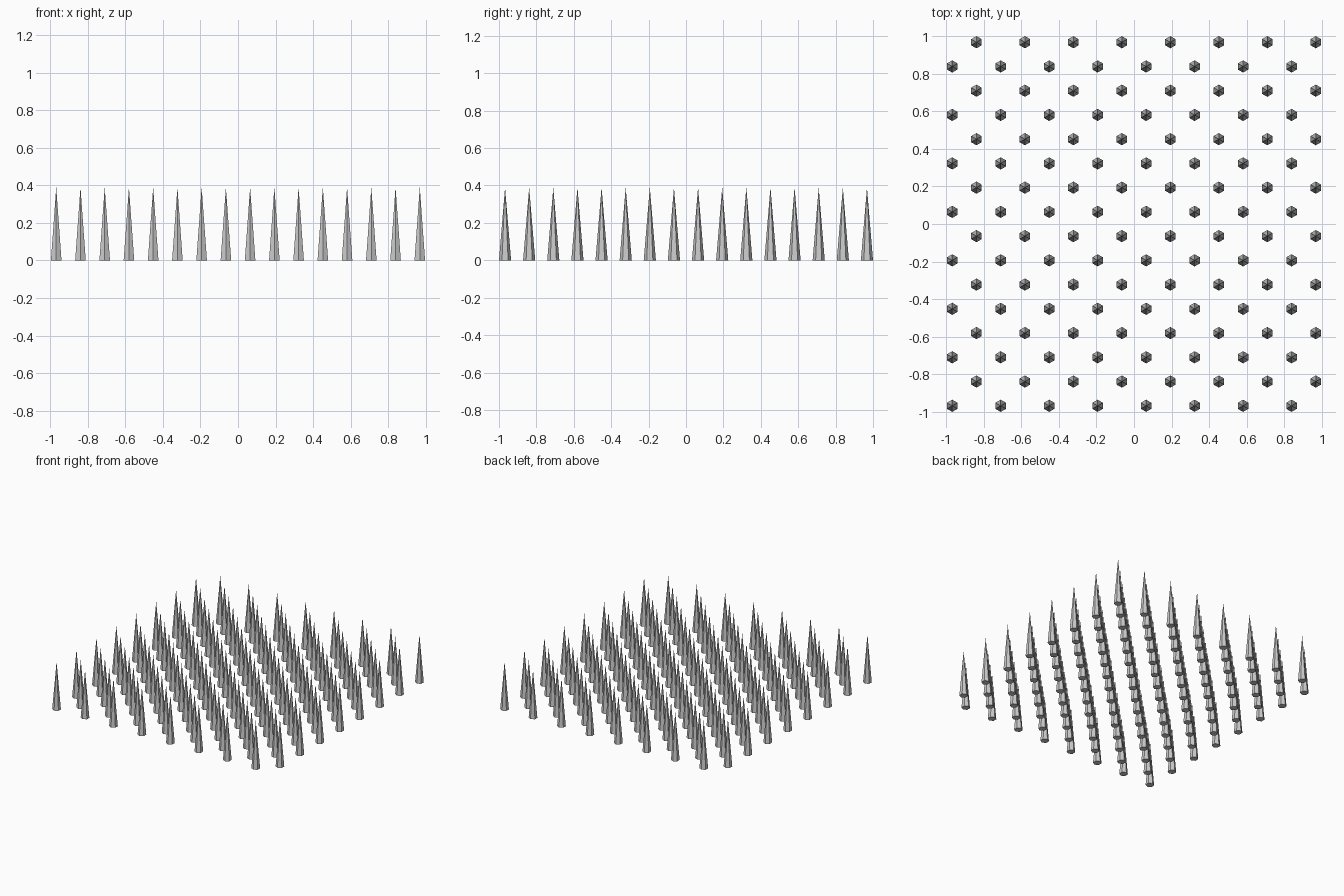
import bpy, bmesh
from math import pi, sin, cos

if "Cube" in bpy.data.objects:
    bpy.data.objects.remove(bpy.data.objects["Cube"])

N = 16            # checkerboard cells per side
R = 0.0325        # spike base radius
H = 0.39          # spike height
PITCH = (2 - 2 * R) / (N - 1)


def add_spike(bm, x, y):
    """Six-sided pointed spike with a corner facing front and back."""
    base = [bm.verts.new((x + R * sin(k * pi / 3), y + R * cos(k * pi / 3), 0))
            for k in range(6)]
    tip = bm.verts.new((x, y, H))
    bm.faces.new(base)
    for k in range(6):
        bm.faces.new((base[(k + 1) % 6], base[k], tip))


# One mesh per row, spikes on alternating cells
for j in range(N):
    bm = bmesh.new()
    for i in range(j % 2, N, 2):
        add_spike(bm, -1 + R + i * PITCH, -1 + R + j * PITCH)
    bmesh.ops.recalc_face_normals(bm, faces=bm.faces)
    mesh = bpy.data.meshes.new("spike_row")
    bm.to_mesh(mesh)
    bm.free()
    row = bpy.data.objects.new(f"spike_row_{j + 1}", mesh)
    bpy.context.collection.objects.link(row)
